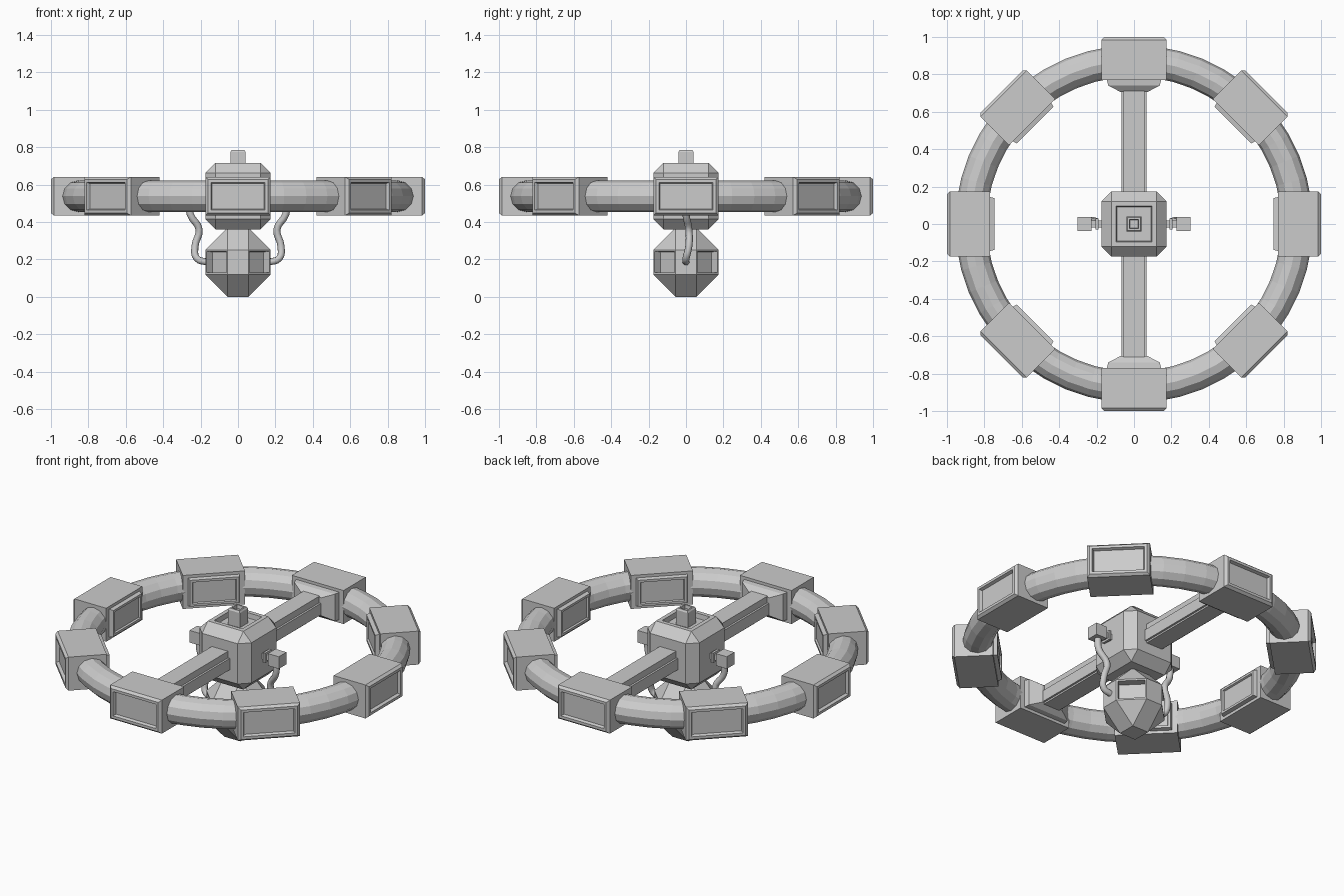
import bpy, bmesh
from math import pi
from mathutils import Matrix, Vector

if "Cube" in bpy.data.objects:
    bpy.data.objects.remove(bpy.data.objects["Cube"])

Z = 0.5375  # height of the ring plane


def add_object(name, bm):
    bmesh.ops.recalc_face_normals(bm, faces=bm.faces)
    me = bpy.data.meshes.new(name)
    bm.to_mesh(me)
    bm.free()
    ob = bpy.data.objects.new(name, me)
    bpy.context.collection.objects.link(ob)
    return ob


def loft(name, stages, matrix):
    """Stack rectangles (distance along x, half y, half z) into a capped solid."""
    bm = bmesh.new()
    loops = [[bm.verts.new((d, sy * w, sz * h))
              for sy, sz in ((-1, -1), (1, -1), (1, 1), (-1, 1))] for d, w, h in stages]
    for a, b in zip(loops, loops[1:]):
        for i in range(4):
            j = (i + 1) % 4
            bm.faces.new((a[i], a[j], b[j], b[i]))
    bm.faces.new(loops[0])
    bm.faces.new(loops[-1])
    bm.transform(matrix)
    return add_object(name, bm)


def box_bm(center, half, bevel=0):
    bm = bmesh.new()
    bmesh.ops.create_cube(bm, size=2)
    bmesh.ops.scale(bm, vec=half, verts=bm.verts)
    if bevel:
        bmesh.ops.bevel(bm, geom=bm.edges[:], offset=bevel, segments=1,
                        affect='EDGES', offset_type='OFFSET')
    bmesh.ops.translate(bm, vec=center, verts=bm.verts)
    return bm


def box(name, center, half, bevel=0):
    return add_object(name, box_bm(center, half, bevel))


# Habitat ring
bpy.ops.mesh.primitive_torus_add(location=(0, 0, Z), major_radius=0.872, minor_radius=0.084,
                                 major_segments=48, minor_segments=12)
bpy.context.object.name = "ring_tube"

# Eight ring modules with framed, recessed panels on both faces
window = [(0.757, 0.120, 0.062), (0.747, 0.124, 0.066), (0.747, 0.138, 0.080)]
socket = [(0.705, 0.070, 0.055), (0.740, 0.138, 0.082)]
body = [(0.770, 0.145, 0.085), (0.770, 0.175, 0.1025), (0.985, 0.175, 0.1025),
        (1.0, 0.160, 0.090), (1.0, 0.145, 0.074), (0.982, 0.138, 0.068)]
for i in range(8):
    inner = socket if i in (2, 6) else window
    loft(f"ring_module_{i}", inner + body,
         Matrix.Translation((0, 0, Z)) @ Matrix.Rotation(i * pi / 4, 4, 'Z'))

# Two spokes, each a beam with side rails
for s, side in ((-1, "front"), (1, "back")):
    box(f"spoke_{side}", (0, s * 0.435, Z), (0.055, 0.285, 0.06))
    box(f"spoke_rails_{side}", (0, s * 0.435, Z - 0.015), (0.067, 0.275, 0.035))

# Central hub with a recessed top
bm = box_bm((0, 0, 0.5375), (0.175, 0.175, 0.178), 0.055)
bm.normal_update()
top = [f for f in bm.faces if f.normal.z > 0.99]
bmesh.ops.inset_region(bm, faces=top, thickness=0.035)
bmesh.ops.inset_region(bm, faces=top, thickness=0.005, depth=-0.03)
add_object("hub", bm)

# Docking port on top
loft("docking_port", [(0.67, 0.04, 0.04), (0.775, 0.04, 0.04), (0.785, 0.034, 0.034),
                      (0.785, 0.025, 0.025), (0.765, 0.022, 0.022)],
     Matrix.Rotation(-pi / 2, 4, 'Y'))

# Lower pod: heavily chamfered cube with recessed corner bays
bm = box_bm((0, 0, 0.1855), (0.175, 0.175, 0.1855), 0.12)
bm.normal_update()
bays = [f for f in bm.faces if abs(f.normal.z) < 0.01
        and abs(abs(f.normal.x) - abs(f.normal.y)) < 0.01]
bmesh.ops.inset_individual(bm, faces=bays, thickness=0.014)
bmesh.ops.inset_individual(bm, faces=bays, thickness=0.001, depth=-0.045)
add_object("lower_pod", bm)

# Side pumps, their mounts and the hoses down to the pod
path = [(0.262, 0, 0.51), (0.255, 0, 0.44), (0.208, 0.015, 0.36),
        (0.230, 0.015, 0.27), (0.220, 0, 0.205), (0.165, 0, 0.185)]
for s, side in ((-1, "left"), (1, "right")):
    box(f"pump_{side}", (s * 0.265, 0, 0.54), (0.037, 0.037, 0.037))
    box(f"pump_arm_{side}", (s * 0.2, 0, 0.54), (0.035, 0.018, 0.018))
    box(f"pump_mount_{side}", (s * 0.198, 0, 0.54), (0.007, 0.03, 0.03))
    cu = bpy.data.curves.new(f"hose_{side}", 'CURVE')
    cu.dimensions = '3D'
    cu.bevel_depth = 0.019
    cu.bevel_resolution = 2
    cu.resolution_u = 4
    cu.use_fill_caps = True
    sp = cu.splines.new('BEZIER')
    sp.bezier_points.add(len(path) - 1)
    for p, (x, y, z) in zip(sp.bezier_points, path):
        p.co = Vector((s * x, y, z))
        p.handle_left_type = p.handle_right_type = 'AUTO'
    bpy.context.collection.objects.link(bpy.data.objects.new(f"hose_{side}", cu))
